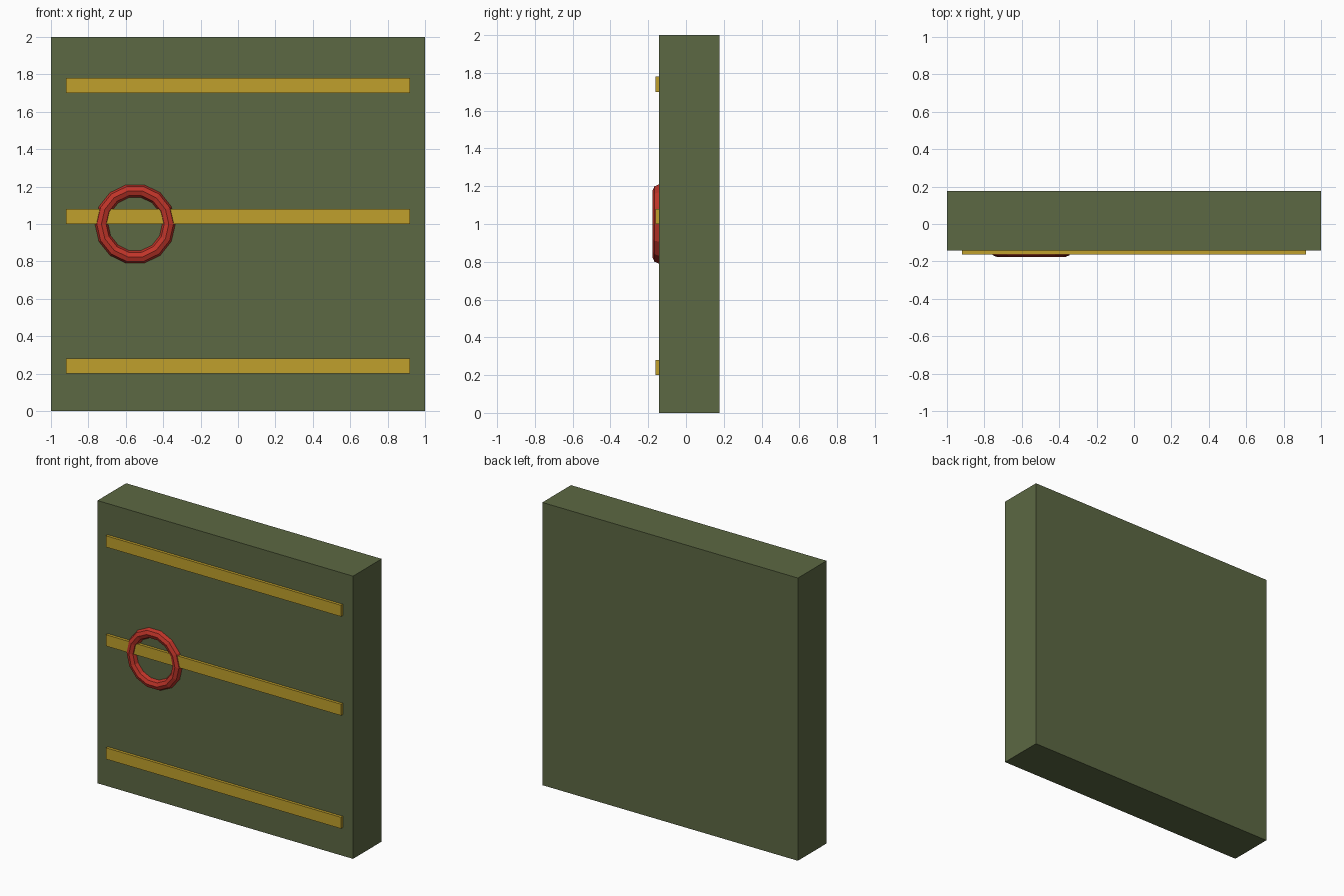
import bpy
from math import radians

if "Cube" in bpy.data.objects:
    bpy.data.objects.remove(bpy.data.objects["Cube"])

SHIFT = 0.0175        # centres the whole model on y = 0
FACE = -0.16 + SHIFT  # front face of the panel


def material(name, rgb):
    m = bpy.data.materials.new(name)
    m.diffuse_color = (*rgb, 1)
    m.use_nodes = True
    m.node_tree.nodes["Principled BSDF"].inputs["Base Color"].default_value = m.diffuse_color
    return m


def box(name, centre, size, mat):
    bpy.ops.mesh.primitive_cube_add(size=1, location=centre)
    ob = bpy.context.object
    ob.name = name
    ob.scale = size
    bpy.ops.object.transform_apply(location=False, rotation=False, scale=True)
    ob.data.materials.append(mat)
    return ob


green = material("panel_green", (0.107, 0.138, 0.056))
gold = material("strip_gold", (0.527, 0.352, 0.025))
red = material("ring_red", (0.53, 0.035, 0.022))

# Main panel
box("panel", (0, SHIFT, 1), (2, 0.32, 2), green)

# Horizontal strips half sunk into the front face
for name, z in (("lower_strip", 0.24), ("middle_strip", 1.04), ("upper_strip", 1.74)):
    box(name, (0, FACE, z), (1.84, 0.04, 0.08), gold)

# Low-poly ring handle, half sunk into the front face
bpy.ops.mesh.primitive_torus_add(
    major_segments=14, minor_segments=8, major_radius=0.18, minor_radius=0.035,
    location=(-0.55, FACE, 1), rotation=(radians(90), 0, 0))
ring = bpy.context.object
ring.name = "ring_handle"
ring.data.materials.append(red)
for p in ring.data.polygons:
    p.use_smooth = False
